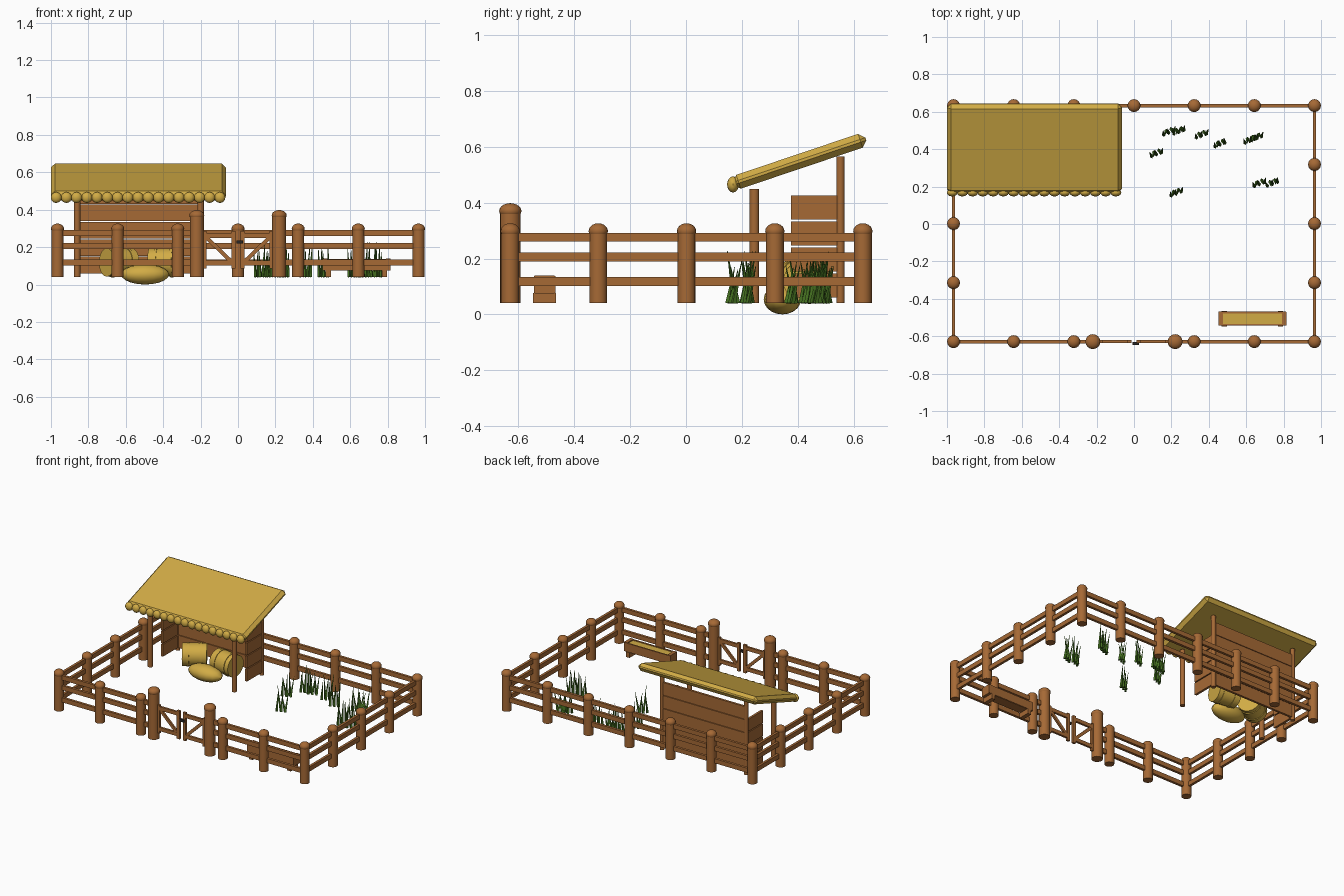
import bpy, bmesh, math, random
from mathutils import Matrix, Vector

if "Cube" in bpy.data.objects:
    bpy.data.objects.remove(bpy.data.objects["Cube"])

random.seed(4)
BASE = 0.04


def material(name, rgb):
    m = bpy.data.materials.new(name)
    m.diffuse_color = (*rgb, 1)
    m.use_nodes = True
    m.node_tree.nodes["Principled BSDF"].inputs["Base Color"].default_value = m.diffuse_color
    return m


WOOD = material("brown wood", (0.38, 0.142, 0.036))
STRAW = material("golden straw", (0.64, 0.41, 0.06))
GRASS = material("leaf green", (0.06, 0.165, 0.015))
IRON = material("dark iron", (0.02, 0.018, 0.016))


def finish(name, bm, mat):
    # smooth shading with sharp edges kept
    for f in bm.faces:
        f.smooth = True
    for e in bm.edges:
        e.smooth = len(e.link_faces) == 2 and e.calc_face_angle(0) < 0.6
    me = bpy.data.meshes.new(name)
    bm.to_mesh(me)
    bm.free()
    me.materials.append(mat)
    ob = bpy.data.objects.new(name, me)
    bpy.context.collection.objects.link(ob)
    return ob


def box(bm, c, s, rot=Matrix()):
    bmesh.ops.create_cube(bm, size=1, matrix=Matrix.Translation(c) @ rot @ Matrix.Diagonal((*s, 1)))


def rod(bm, a, b, r1, r2=None, n=16):
    a, b = Vector(a), Vector(b)
    d = b - a
    m = Matrix.Translation((a + b) / 2) @ d.to_track_quat('Z', 'Y').to_matrix().to_4x4()
    bmesh.ops.create_cone(bm, cap_ends=True, segments=n, radius1=r1,
                          radius2=r1 if r2 is None else r2, depth=d.length, matrix=m)


def ball(bm, c, s, u=16, v=10):
    bmesh.ops.create_uvsphere(bm, u_segments=u, v_segments=v, radius=1,
                              matrix=Matrix.Translation(c) @ Matrix.Diagonal((*s, 1)))


def post(bm, x, y, r, top):
    rod(bm, (x, y, BASE), (x, y, top - 0.028), r)
    ball(bm, (x, y, top - 0.028), (r * 1.08, r * 1.08, 0.028))


# fence posts, with a gap at the gate
X, Y, YB, GX = 0.965, 0.629, 0.633, 0.22
bm = bmesh.new()
for i in range(7):
    x = -X + i * X / 3
    post(bm, x, YB, 0.032, 0.326)
    if i != 3:
        post(bm, x, -Y, 0.032, 0.326)
for y in (-0.314, 0.002, 0.318):
    for x in (-X, X):
        post(bm, x, y, 0.032, 0.326)
finish("fence_posts", bm, WOOD)

# fence rails
bm = bmesh.new()
for z in (0.118, 0.205, 0.276):
    box(bm, (0, YB, z), (2 * X, 0.018, 0.032))
    for s in (-1, 1):
        box(bm, (s * X, 0.002, z), (0.018, Y + YB, 0.032))
        box(bm, (s * (X + GX) / 2, -Y, z), (X - GX, 0.018, 0.032))
finish("fence_rails", bm, WOOD)

# gate posts and two braced leaves
bm = bmesh.new()
for s in (-1, 1):
    post(bm, s * GX, -Y, 0.037, 0.398)
finish("gate_posts", bm, WOOD)
for side, s in (("left", -1), ("right", 1)):
    bm = bmesh.new()
    for x in (0.024, 0.18):
        box(bm, (s * x, -Y, 0.185), (0.022, 0.016, 0.2))
    for z in (0.115, 0.262):
        box(bm, (s * 0.102, -Y, z), (0.16, 0.015, 0.026))
    ang = math.atan2(0.14, 0.145) * s
    box(bm, (s * 0.102, -Y, 0.187), (0.2, 0.013, 0.021), Matrix.Rotation(-ang, 4, 'Y'))
    finish(side + "_gate_leaf", bm, WOOD)
bm = bmesh.new()
box(bm, (0.01, -Y - 0.01, 0.227), (0.035, 0.014, 0.018))
finish("gate_latch", bm, IRON)

# shed frame
XL, XR = -0.86, -0.2
bm = bmesh.new()
for x in (XL, XR):
    rod(bm, (x, 0.245, BASE), (x, 0.245, 0.448), 0.017)
    rod(bm, (x, 0.553, BASE), (x, 0.553, 0.565), 0.015)
finish("shed_posts", bm, WOOD)

# shed boards: five at the back, four on each side
bm = bmesh.new()
for i in range(5):
    z = 0.104 + i * 0.093
    box(bm, ((XL + XR) / 2, 0.553, z), (XR - XL, 0.016, 0.089))
    if i < 4:
        for x in (XL, XR):
            box(bm, (x, 0.46, z), (0.016, 0.17, 0.086))
finish("shed_boards", bm, WOOD)

# thatched roof with bundled eave
bm = bmesh.new()
box(bm, (-0.5325, 0.406, 0.548), (0.935, 0.502, 0.052), Matrix.Rotation(math.radians(18.6), 4, 'X'))
bmesh.ops.bevel(bm, geom=bm.edges[:], offset=0.021, segments=1, affect='EDGES')
finish("thatch_roof", bm, STRAW)
bm = bmesh.new()
for i in range(17):
    ball(bm, (-0.972 + i * 0.0547, 0.168, 0.465), (0.029, 0.021, 0.029), 12, 8)
finish("eave_bundles", bm, STRAW)

# hay bales with raised bands, turned different ways
for name, cx, cy, turn in (("left", -0.635, 0.42, 33), ("right", -0.395, 0.435, -8)):
    c = Vector((cx, cy, BASE + 0.078))
    d = Vector((math.cos(math.radians(turn)), math.sin(math.radians(turn)), 0))
    bm = bmesh.new()
    rod(bm, c - d * 0.08, c + d * 0.08, 0.076, n=20)
    for t in (-0.042, 0.042):
        rod(bm, c + d * (t - 0.007), c + d * (t + 0.007), 0.08, n=20)
    finish(name + "_hay_bale", bm, STRAW)

# loose hay pile
bm = bmesh.new()
ball(bm, (-0.497, 0.345, 0.054), (0.128, 0.067, 0.054))
finish("hay_pile", bm, STRAW)

# feeding trough
TX, TY = 0.633, -0.506
bm = bmesh.new()
box(bm, (TX, TY, 0.082), (0.36, 0.07, 0.014))
for s in (-1, 1):
    box(bm, (TX, TY + s * 0.033, 0.107), (0.36, 0.01, 0.06))
    box(bm, (TX + s * 0.17, TY, 0.108), (0.025, 0.072, 0.064))
    box(bm, (TX + s * 0.15, TY, 0.058), (0.028, 0.082, 0.036))
finish("trough", bm, WOOD)
bm = bmesh.new()
box(bm, (TX, TY, 0.11), (0.32, 0.058, 0.045))
finish("trough_hay", bm, STRAW)

# grass tufts made of crossing tapered blades
bm = bmesh.new()
for x, y in ((0.12, 0.38), (0.185, 0.495), (0.24, 0.5), (0.36, 0.48), (0.46, 0.432),
             (0.62, 0.452), (0.655, 0.465), (0.67, 0.22), (0.74, 0.222), (0.225, 0.17)):
    for i in range(5):
        u = (i - 2) / 2
        w = 0.016 if i % 2 else -0.016
        tip = (x + u * 0.03 + random.uniform(-0.01, 0.01), y + u * 0.012 - w,
               BASE + random.uniform(0.12, 0.19))
        rod(bm, (x + u * 0.026, y + u * 0.01 + w * 0.6, BASE), tip, 0.01, 0.001, 4)
finish("grass_tufts", bm, GRASS)
